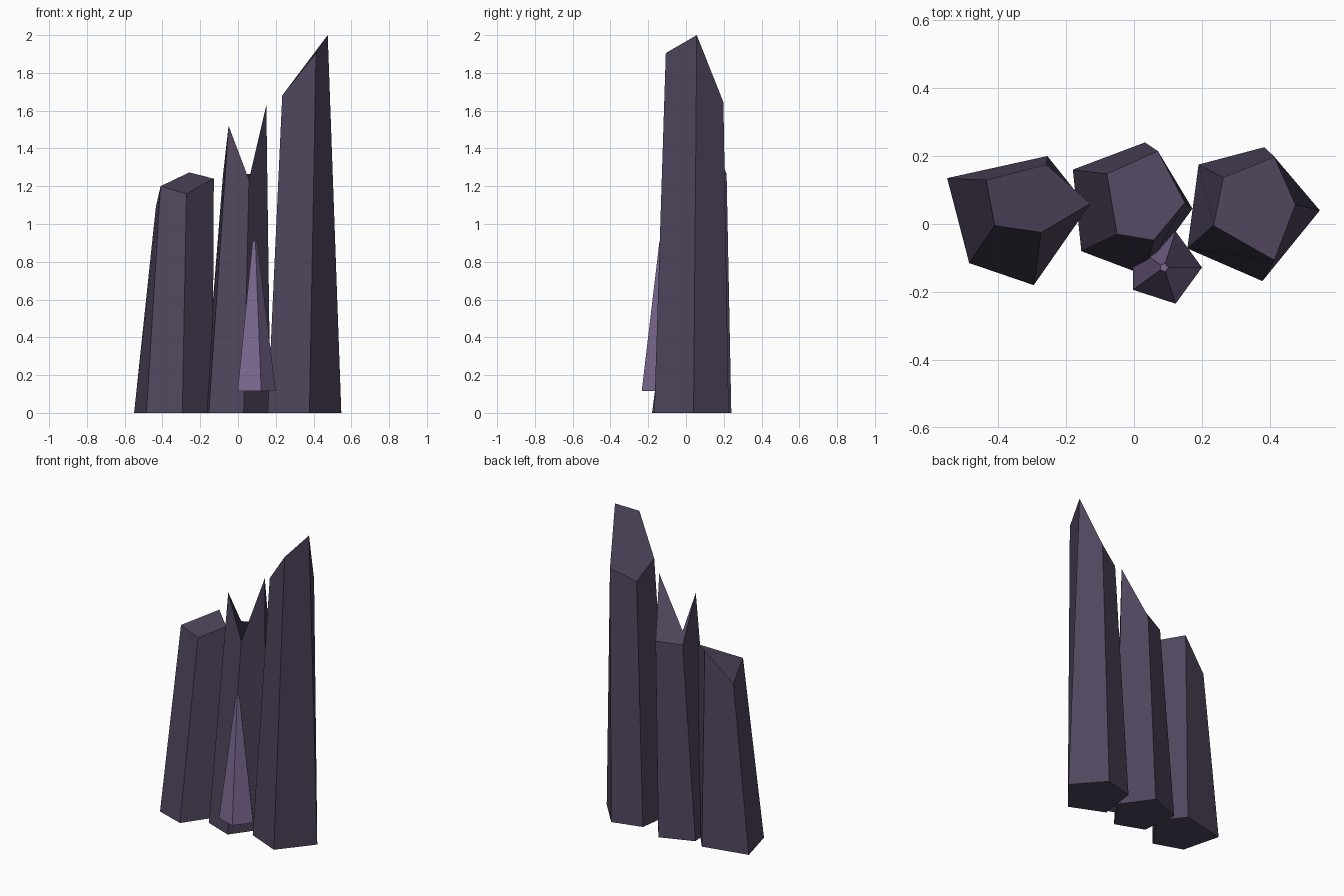
import bpy, bmesh
from math import cos, sin, radians

if "Cube" in bpy.data.objects:
    bpy.data.objects.remove(bpy.data.objects["Cube"])


def material(name, rgb):
    m = bpy.data.materials.new(name)
    m.diffuse_color = (*rgb, 1.0)
    m.use_nodes = True
    m.node_tree.nodes["Principled BSDF"].inputs["Base Color"].default_value = m.diffuse_color
    return m


dark = material("dark purple stone", (0.08, 0.06, 0.11))
pale = material("pale purple stone", (0.20, 0.14, 0.28))


def crystal(name, base, top, mat):
    """Flat-faced shaft between two counter-clockwise rings of points."""
    bm = bmesh.new()
    low = [bm.verts.new(p) for p in base]
    high = [bm.verts.new(p) for p in top]
    n = len(low)
    bm.faces.new(low[::-1])
    bm.faces.new(high)
    for i in range(n):
        j = (i + 1) % n
        bm.faces.new((low[i], low[j], high[j], high[i]))
    mesh = bpy.data.meshes.new(name)
    bm.to_mesh(mesh)
    bm.free()
    mesh.materials.append(mat)
    ob = bpy.data.objects.new(name, mesh)
    bpy.context.collection.objects.link(ob)


def ground(points):
    return [(x, y, 0.0) for x, y in points]


def ring(cx, cy, z, r):
    return [(cx + r * cos(radians(72 * i)), cy + r * sin(radians(72 * i)), z)
            for i in range(5)]


# Short crystal on the left
crystal("left_crystal",
        ground([(-0.55, 0.135), (-0.485, -0.115), (-0.295, -0.18), (-0.135, 0.05), (-0.255, 0.2)]),
        [(-0.435, 0.13, 1.09), (-0.41, -0.005, 1.2), (-0.273, -0.025, 1.16),
         (-0.128, 0.06, 1.24), (-0.258, 0.175, 1.273)], dark)

# Middle crystal with a split, two-pointed tip
crystal("middle_crystal",
        ground([(-0.18, 0.16), (-0.155, -0.08), (0.03, -0.15), (0.172, 0.045), (0.032, 0.24)]),
        [(-0.08, 0.148, 1.255), (-0.05, -0.03, 1.52), (0.058, -0.048, 1.235),
         (0.15, 0.063, 1.63), (0.07, 0.215, 1.265)], dark)

# Tall crystal on the right
crystal("right_crystal",
        ground([(0.19, 0.175), (0.157, -0.072), (0.378, -0.168), (0.547, 0.04), (0.384, 0.226)]),
        [(0.263, 0.137, 1.575), (0.234, -0.005, 1.68), (0.413, -0.107, 1.905),
         (0.475, 0.057, 2.0), (0.413, 0.198, 1.645)], dark)

# Small pale crystal in front
crystal("small_crystal", ring(0.088, -0.128, 0.115, 0.112),
        ring(0.088, -0.128, 0.91, 0.013), pale)
